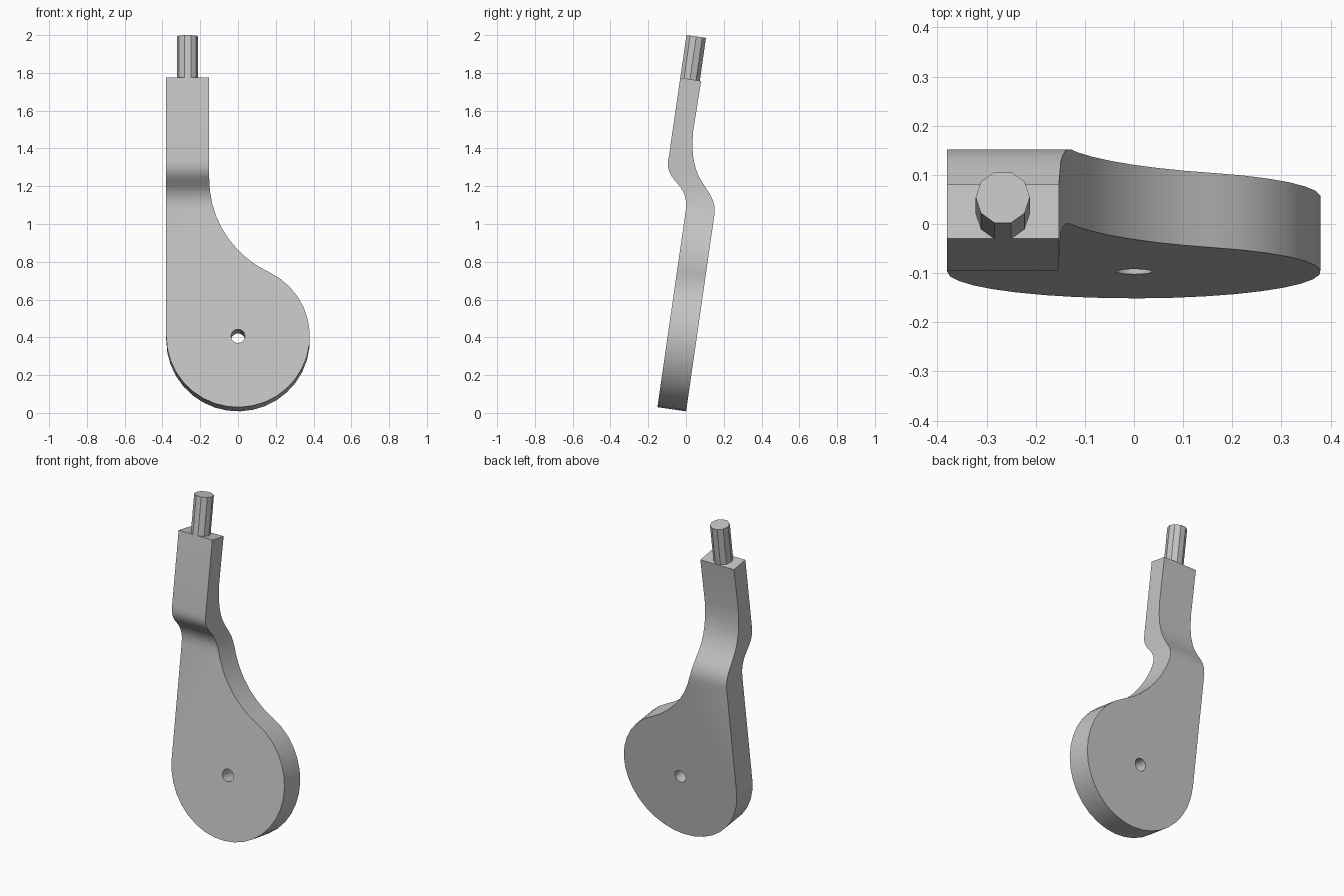
import bpy, bmesh
from math import sin, cos, acos, pi, radians
from mathutils import Matrix, Vector
from mathutils.geometry import interpolate_bezier

if "Cube" in bpy.data.objects:
    bpy.data.objects.remove(bpy.data.objects["Cube"])

grey = bpy.data.materials.new("plain_grey")
grey.use_nodes = True
grey.diffuse_color = (0.56, 0.56, 0.56, 1)
grey.node_tree.nodes["Principled BSDF"].inputs["Base Color"].default_value = grey.diffuse_color

LEAN = Matrix.Rotation(radians(-8.2), 4, "X")
PLATE = Matrix.Translation((0, -0.096, 0.406)) @ LEAN   # origin at the disc centre


def prism(name, points, direction, matrix=Matrix()):
    """Extrude a closed outline along a direction."""
    bm = bmesh.new()
    face = bm.faces.new([bm.verts.new(p) for p in points])
    top = bmesh.ops.extrude_face_region(bm, geom=[face])["geom"]
    bmesh.ops.translate(bm, vec=direction,
                        verts=[g for g in top if isinstance(g, bmesh.types.BMVert)])
    bmesh.ops.recalc_face_normals(bm, faces=bm.faces)
    bm.transform(matrix)
    mesh = bpy.data.meshes.new(name)
    bm.to_mesh(mesh)
    bm.free()
    mesh.materials.append(grey)
    obj = bpy.data.objects.new(name, mesh)
    bpy.context.collection.objects.link(obj)
    return obj


def arc(cx, cz, r, start, end, steps):
    angles = [start + (end - start) * i / steps for i in range(steps + 1)]
    return [(cx + r * cos(a), cz + r * sin(a)) for a in angles]


def bend(*points):
    return [tuple(p) for p in interpolate_bezier(*[Vector(p) for p in points], 11)]


# Side profile: leaning plate with a double bend below the thinner stem
side = [(-0.170, -0.1)]
side += bend((0, 1.08), (0.015, 1.22), (-0.11, 1.22), (-0.094, 1.335))
side += [(-0.03, 1.775), (0.08, 1.757)]
side += bend((0.037, 1.485), (0.01, 1.2), (0.16, 1.2), (0.152, 1.06))
side += [(-0.015, -0.1)]
body = prism("lever_body", [(-0.5, y, z) for y, z in side], (1, 0, 0))

# Front outline: disc flowing through a concave fillet into the stem
R, FILLET, STEM = 0.38, 0.55, -0.153
fx = STEM + FILLET
join = acos(fx / (R + FILLET))
fz = (R + FILLET) * sin(join)
front = arc(0, 0, R, -pi, join, 24)
front += arc(fx, fz, FILLET, pi + join, pi, 9)[1:]
front += [(STEM, 1.6), (-R, 1.6)]
outline = prism("outline_cutter", [(x, -0.5, z) for x, z in front], (0, 1, 0), PLATE)

# Pivot hole through the disc
ring = arc(0, 0, 0.037, 0, 2 * pi, 16)[:-1]
hole = prism("hole_cutter", [(x, -0.5, z) for x, z in ring], (0, 1, 0), PLATE)

for cutter, operation in ((outline, "INTERSECT"), (hole, "DIFFERENCE")):
    cutter.hide_render = True
    mod = body.modifiers.new(cutter.name, "BOOLEAN")
    mod.object, mod.operation, mod.solver = cutter, operation, "EXACT"

# Keep the finished cut and drop the cutters
bpy.context.view_layer.update()
cut = bpy.data.meshes.new_from_object(body.evaluated_get(bpy.context.evaluated_depsgraph_get()))
body.modifiers.clear()
body.data = cut
for cutter in (outline, hole):
    bpy.data.objects.remove(cutter)

# Faceted pin on top of the stem
pin_ring = arc(0, 0, 0.055, 0, 2 * pi, 10)[:-1]
pin = prism("top_pin", [(x, y, -0.02) for x, y in pin_ring], (0, 0, 0.249),
            Matrix.Translation((-0.267, 0.0215, 1.766)) @ LEAN)

for obj in (body, pin):
    bpy.ops.object.select_all(action="DESELECT")
    obj.select_set(True)
    bpy.context.view_layer.objects.active = obj
    bpy.ops.object.shade_smooth_by_angle(angle=radians(30))
